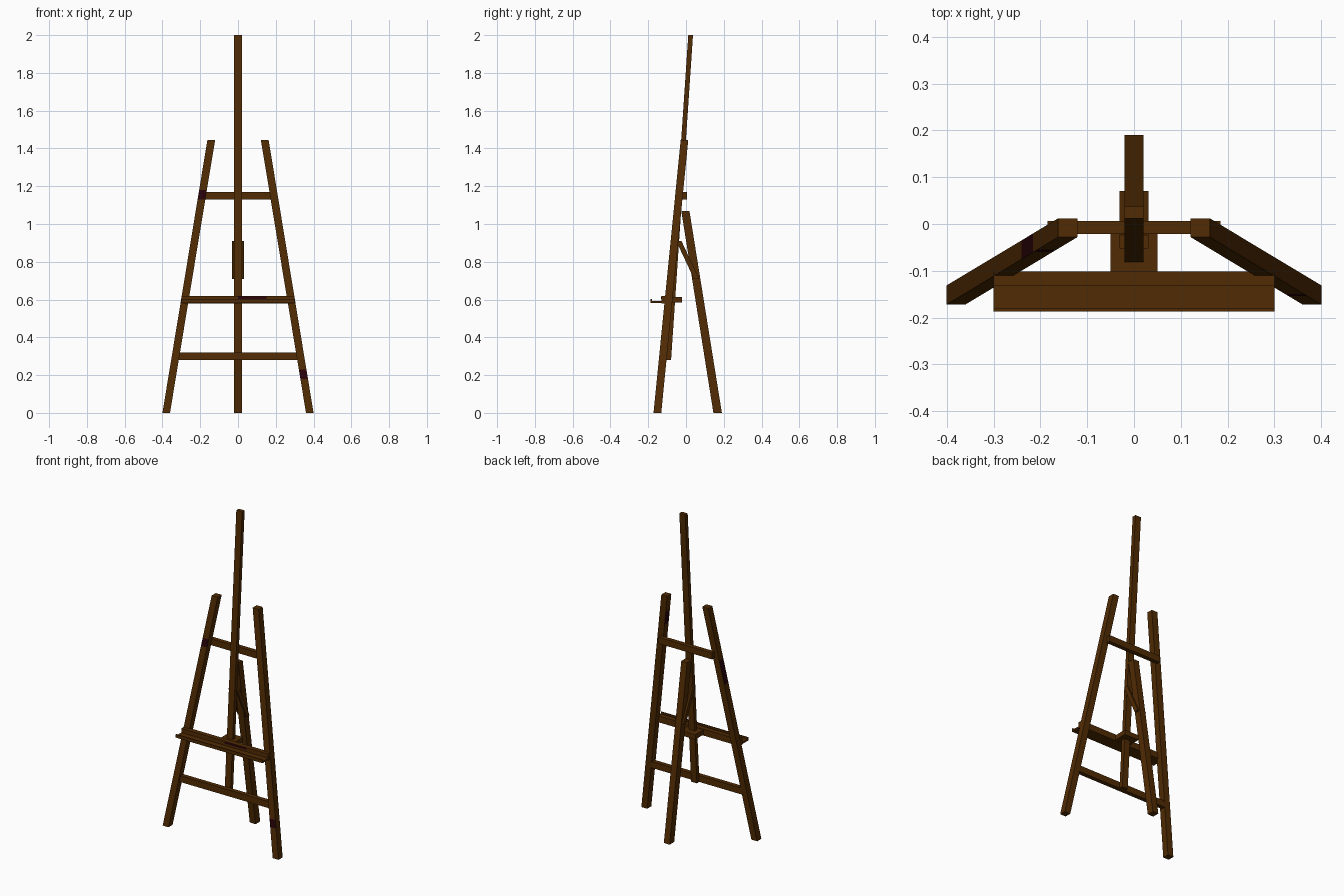
import bpy

if "Cube" in bpy.data.objects:
    bpy.data.objects.remove(bpy.data.objects["Cube"])


def flat_colour(name, rgb):
    mat = bpy.data.materials.new(name)
    mat.diffuse_color = (*rgb, 1)
    mat.use_nodes = True
    mat.node_tree.nodes["Principled BSDF"].inputs["Base Color"].default_value = mat.diffuse_color
    return mat


wood = flat_colour("dark_brown_wood", (0.082, 0.0245, 0.001))
stain = flat_colour("dark_purple_stain", (0.022, 0.001, 0.003))
FRONT, RIGHT, BACK, LEFT = range(4)


def prism(name, low, high, stains=()):
    """Leaning bar with level ends; low and high are (x0, x1, y0, y1, z).
    Each stain is (z0, z1, sides) and darkens those sides between two heights."""
    levels = sorted({low[4], high[4], *(z for st in stains for z in st[:2])})
    verts, faces, marks = [], [], []
    for n, z in enumerate(levels):
        t = (z - low[4]) / (high[4] - low[4])
        x0, x1, y0, y1 = (a + (b - a) * t for a, b in zip(low[:4], high[:4]))
        verts += [(x0, y0, z), (x1, y0, z), (x1, y1, z), (x0, y1, z)]
        if n:
            k = 4 * (n - 1)
            mid = (z + levels[n - 1]) / 2
            for i in range(4):
                j = (i + 1) % 4
                faces.append((k + i, k + j, k + j + 4, k + i + 4))
                marks.append(int(any(a < mid < b and i in sides for a, b, sides in stains)))
    k = len(verts) - 4
    faces += [(3, 2, 1, 0), (k, k + 1, k + 2, k + 3)]
    mesh = bpy.data.meshes.new(name)
    mesh.from_pydata(verts, [], faces)
    mesh.materials.append(wood)
    mesh.materials.append(stain)
    for face, mark in zip(mesh.polygons, marks + [0, 0]):
        face.material_index = mark
    obj = bpy.data.objects.new(name, mesh)
    bpy.context.collection.objects.link(obj)
    return obj


def box(name, half_x, y0, y1, z0, z1):
    return prism(name, (-half_x, half_x, y0, y1, z0), (-half_x, half_x, y0, y1, z1))


# splayed front legs with a few dark stains
leg_stains = {
    "left": [(1.13, 1.18, (FRONT,)), (0.97, 1.12, (LEFT,))],
    "right": [(1.25, 1.34, (LEFT,)), (0.18, 0.23, (FRONT,))],
}
for side, s in (("left", -1), ("right", 1)):
    xa, xb = sorted((s * 0.40, s * 0.36))
    xc, xd = sorted((s * 0.162, s * 0.121))
    prism("front_leg_" + side, (xa, xb, -0.172, -0.131, 0),
          (xc, xd, -0.028, 0.012, 1.445), leg_stains[side])

# tall centre mast
prism("mast", (-0.02, 0.02, -0.104, -0.079, 0.28), (-0.02, 0.02, 0.012, 0.037, 2.0))

# rear leg, hinged against the mast
prism("rear_leg", (-0.02, 0.02, 0.145, 0.19, 0), (-0.02, 0.02, -0.025, 0.018, 1.07))

# crossbars between the front legs
box("upper_crossbar", 0.185, -0.021, 0.006, 1.13, 1.17)
box("lower_crossbar", 0.32, -0.129, -0.102, 0.28, 0.32)

# canvas tray: back bar, thin shelf, front lip and the block clamping the mast
box("tray_bar", 0.30, -0.131, -0.101, 0.578, 0.618)
box("tray_shelf", 0.30, -0.187, -0.125, 0.582, 0.592)
box("tray_lip", 0.30, -0.187, -0.180, 0.582, 0.602)
box("tray_block", 0.05, -0.105, -0.02, 0.584, 0.614)

# thin dark stain on the front of the tray bar
prism("tray_stain", (0.0, 0.15, -0.132, -0.130, 0.604), (0.0, 0.15, -0.132, -0.130, 0.617),
      [(0.604, 0.617, (FRONT,))])

# pair of diagonal stay plates joining mast and rear leg
for side, s in (("left", -1), ("right", 1)):
    xa, xb = sorted((s * 0.019, s * 0.031))
    prism("stay_plate_" + side, (xa, xb, 0.042, 0.070, 0.71), (xa, xb, -0.052, -0.024, 0.91))
